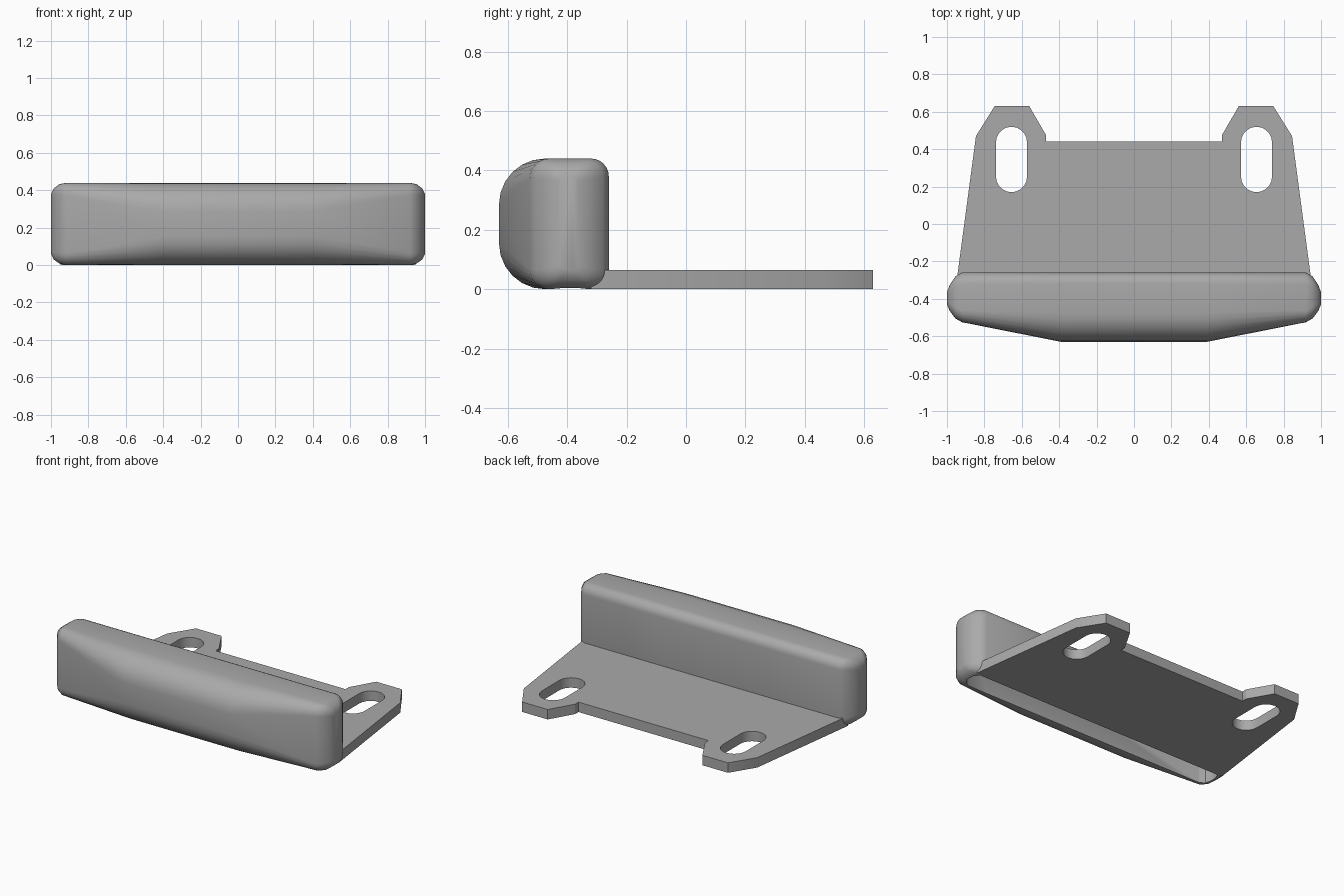
import bpy
import bmesh
from math import cos, sin, pi

cube = bpy.data.objects.get("Cube")
if cube:
    bpy.data.objects.remove(cube, do_unlink=True)

grey = bpy.data.materials.new("plain grey")
grey.use_nodes = True
COLOUR = (0.4, 0.4, 0.4, 1)
grey.diffuse_color = COLOUR
grey.node_tree.nodes["Principled BSDF"].inputs["Base Color"].default_value = COLOUR

HEIGHT = 0.44
PLATE = 0.065


def finish(name, bm):
    bmesh.ops.recalc_face_normals(bm, faces=bm.faces)
    mesh = bpy.data.meshes.new(name)
    bm.to_mesh(mesh)
    bm.free()
    mesh.materials.append(grey)
    obj = bpy.data.objects.new(name, mesh)
    bpy.context.collection.objects.link(obj)
    return obj


def prism(name, outline, z0, z1):
    """Extrude a flat outline upwards."""
    bm = bmesh.new()
    face = bm.faces.new([bm.verts.new((x, y, z0)) for x, y in outline])
    top = bmesh.ops.extrude_face_region(bm, geom=[face])["geom"]
    verts = [v for v in top if isinstance(v, bmesh.types.BMVert)]
    bmesh.ops.translate(bm, verts=verts, vec=(0, 0, z1 - z0))
    return finish(name, bm)


def cut(obj, cutter):
    """Subtract a cutter, bake the result and drop the cutter."""
    mod = obj.modifiers.new("cut", "BOOLEAN")
    mod.operation, mod.solver, mod.object = "DIFFERENCE", "EXACT", cutter
    bpy.context.view_layer.update()
    graph = bpy.context.evaluated_depsgraph_get()
    mesh = bpy.data.meshes.new_from_object(obj.evaluated_get(graph))
    obj.modifiers.clear()
    obj.data = mesh
    bpy.data.objects.remove(cutter, do_unlink=True)


def mirrored(half):
    """Close a right-hand outline across x = 0."""
    return half + [(-x, y) for x, y in reversed(half)]


def section(front, back, inset, r_front, r_back, steps=6):
    """Rounded rectangle in y and z."""
    low, high = inset, HEIGHT - inset
    corners = [(back - r_back, high - r_back, r_back, 0),
               (front + r_front, high - r_front, r_front, 1),
               (front + r_front, low + r_front, r_front, 2),
               (back - r_back, low + r_back, r_back, 3)]
    return [(y + r * cos((q + i / steps) * pi / 2),
             z + r * sin((q + i / steps) * pi / 2))
            for y, z, r, q in corners for i in range(steps + 1)]


# Bumper bar: sections lofted from end to end
stations = [(0.39, -0.63, -0.26, 0, 0.155, 0.06),
            (0.92, -0.525, -0.26, 0, 0.065, 0.06),
            (0.955, -0.505, -0.28, 0.008, 0.06, 0.055),
            (0.985, -0.465, -0.325, 0.03, 0.04, 0.04),
            (1.0, -0.43, -0.365, 0.06, 0.02, 0.02)]
stations = [(-s[0], *s[1:]) for s in reversed(stations)] + stations
bm = bmesh.new()
rings = [[bm.verts.new((x, y, z)) for y, z in section(*spec)]
         for x, *spec in stations]
for a, b in zip(rings, rings[1:]):
    for i in range(len(a)):
        j = (i + 1) % len(a)
        bm.faces.new((a[i], a[j], b[j], b[i]))
bm.faces.new(rings[0])
bm.faces.new(rings[-1])
bar = finish("bumper_bar", bm)

# Hollow underside of the bar
pocket = mirrored([(0.89, -0.465), (0.925, -0.445), (0.94, -0.41),
                   (0.94, -0.37), (0.92, -0.325)])
cut(bar, prism("pocket_cutter", pocket, -0.1, 0.38))

# Mounting plate with two rear ears
plate = prism("mounting_plate", mirrored([
    (0.95, -0.32), (0.945, -0.28), (0.845, 0.47), (0.745, 0.63),
    (0.56, 0.63), (0.47, 0.475), (0.47, 0.44)]), 0, PLATE)

# Slotted holes in the ears
R = 0.083
for side in (-1, 1):
    slot = [(side * 0.655 + R * cos(pi * i / 10),
             0.345 + (0.092 if k == 0 else -0.092) + R * sin(pi * i / 10))
            for k in (0, 1) for i in range(10 * k, 10 * k + 11)]
    cut(plate, prism("slot_cutter", slot, -0.1, 0.2))

# Smooth rounded faces, keep hard edges
for obj in (bar, plate):
    bpy.ops.object.select_all(action="DESELECT")
    obj.select_set(True)
    bpy.context.view_layer.objects.active = obj
    bpy.ops.object.shade_smooth_by_angle(angle=pi / 6)
